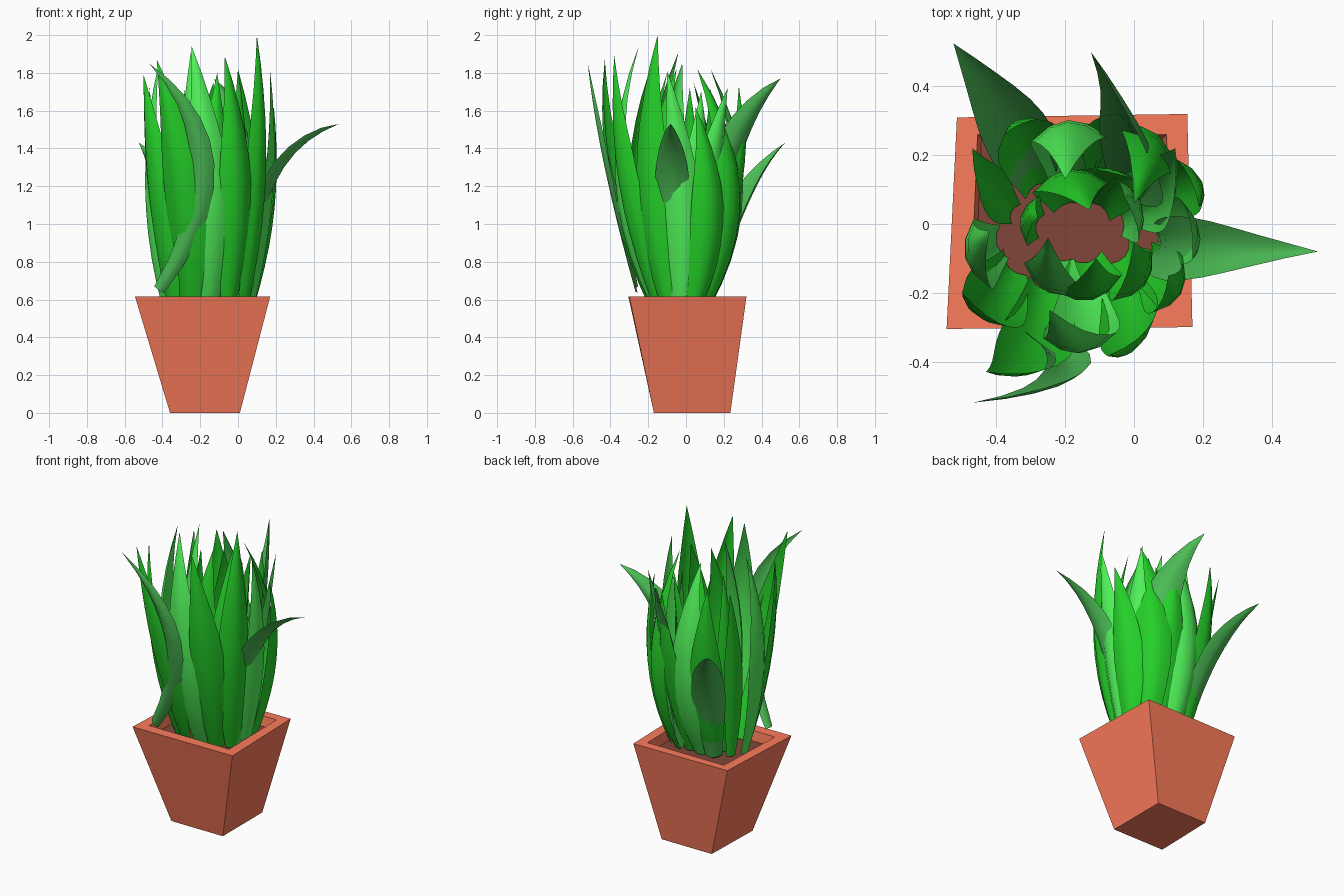
import bpy, bmesh
from mathutils import Vector

if "Cube" in bpy.data.objects:
    bpy.data.objects.remove(bpy.data.objects["Cube"])


def material(name, rgb):
    m = bpy.data.materials.new(name)
    m.diffuse_color = (*rgb, 1)
    m.use_nodes = True
    m.node_tree.nodes["Principled BSDF"].inputs["Base Color"].default_value = m.diffuse_color
    return m


def add_object(name, bm, mat, smooth=False):
    me = bpy.data.meshes.new(name)
    bm.to_mesh(me)
    bm.free()
    ob = bpy.data.objects.new(name, me)
    bpy.context.collection.objects.link(ob)
    me.materials.append(mat)
    for p in me.polygons:
        p.use_smooth = smooth
    return ob


terracotta = material("terracotta", (0.97, 0.20, 0.105))
soil_brown = material("soil", (0.22, 0.06, 0.04))
greens = [material("leaf_green", (0.018, 0.63, 0.022)),
          material("light_leaf_green", (0.08, 0.88, 0.10)),
          material("pale_leaf_green", (0.07, 0.50, 0.09))]

# Pot: square loops bridged from the base, over the rim and into the recess
base = [(-0.36, -0.17), (0.01, -0.17), (0.01, 0.235), (-0.35, 0.235)]
rim = [(-0.545, -0.305), (0.17, -0.30), (0.155, 0.32), (-0.515, 0.31)]
inner = [(-0.475, -0.235), (0.10, -0.235), (0.095, 0.26), (-0.455, 0.26)]
floor = [(x * 0.96 - 0.007, y * 0.96) for x, y in inner]
bm = bmesh.new()
loops = [[bm.verts.new((x, y, z)) for x, y in pts]
         for pts, z in ((base, 0), (rim, 0.615), (inner, 0.615), (floor, 0.55))]
bm.faces.new(loops[0][::-1])
for a, b in zip(loops, loops[1:]):
    for i in range(4):
        j = (i + 1) % 4
        bm.faces.new((a[i], a[j], b[j], b[i]))
add_object("pot", bm, terracotta)

# Soil
bm = bmesh.new()
bm.faces.new([bm.verts.new((x, y, 0.552)) for x, y in floor])
add_object("soil", bm, soil_brown)

# Leaves: curved blades, channelled across, swept through root, belly and tip
CENTRE = Vector((-0.17, -0.02, 0))
WIDTHS = [0.48, 0.66, 0.82, 0.94, 1.0, 0.98, 0.88, 0.70, 0.48, 0.25, 0.0]


def leaf(name, root, belly, tip, width, mat):
    root, belly, tip = Vector(root), Vector(belly), Vector(tip)
    out = belly - CENTRE
    out.z = 0
    out.normalize()
    k = 0.45

    def point(t):
        return (root * ((t - k) * (t - 1) / k) + belly * (t * (t - 1) / (k * (k - 1)))
                + tip * (t * (t - k) / (1 - k)))

    bm = bmesh.new()
    rows = []
    n = len(WIDTHS) - 1
    for i, f in enumerate(WIDTHS):
        t = i / n
        p = point(t)
        if f == 0:
            rows.append([bm.verts.new(p)] * 5)
            continue
        tan = (point(t + 0.01) - point(t - 0.01)).normalized()
        side = tan.cross(out).normalized()
        norm = side.cross(tan).normalized()
        w = width * f / 2
        rows.append([bm.verts.new(p + side * u * w - norm * (0.5 * w * u * u))
                     for u in (-1, -0.5, 0, 0.5, 1)])
    for a, b in zip(rows, rows[1:]):
        for j in range(4):
            quad = list(dict.fromkeys((a[j], a[j + 1], b[j + 1], b[j])))
            bm.faces.new(quad)
    # outer side of the blade faces outward
    bm.normal_update()
    if sum(f.normal.dot(out) for f in bm.faces) < 0:
        bmesh.ops.reverse_faces(bm, faces=bm.faces[:])
    add_object(name, bm, mat, True)


# Upright leaves: belly x, y, tip x, y, z, width
upright = [
    (-0.49, -0.10, -0.42, -0.02, 1.85, 0.21),
    (-0.44, -0.25, -0.50, -0.20, 1.79, 0.22),
    (-0.30, -0.39, -0.43, -0.43, 1.87, 0.22),
    (-0.15, -0.37, -0.245, -0.25, 1.94, 0.22),
    (0.01, -0.33, -0.07, -0.38, 1.89, 0.20),
    (0.13, -0.20, 0.10, -0.15, 2.00, 0.20),
    (0.18, -0.02, 0.17, -0.10, 1.81, 0.19),
    (0.18, 0.13, 0.19, 0.05, 1.62, 0.19),
    (0.07, 0.26, 0.00, 0.06, 1.82, 0.22),
    (-0.19, 0.30, -0.20, 0.13, 1.82, 0.23),
    (-0.33, 0.27, -0.35, 0.28, 1.73, 0.20),
    (-0.43, 0.10, -0.47, 0.22, 1.72, 0.13),
    (-0.25, -0.20, -0.25, -0.04, 1.91, 0.20),
    (-0.19, 0.16, -0.13, 0.04, 1.75, 0.22),
    (0.03, -0.18, 0.00, -0.05, 1.82, 0.19),
    (0.10, 0.10, 0.12, 0.22, 1.72, 0.19),
    (-0.33, 0.02, -0.28, 0.02, 1.72, 0.15),
    (-0.04, 0.26, -0.05, 0.32, 1.66, 0.20),
    (0.02, 0.06, -0.03, 0.08, 1.70, 0.20),
    (-0.12, -0.22, -0.11, -0.10, 1.80, 0.20),
    (-0.07, 0.14, 0.00, 0.13, 1.72, 0.20),
]
for i, (bx, by, tx, ty, tz, w) in enumerate(upright):
    belly = Vector((bx, by, 0.55 + 0.45 * (tz - 0.55)))
    root = (CENTRE.x + 0.72 * (bx - CENTRE.x), CENTRE.y + 0.46 * (by - CENTRE.y), 0.56)
    leaf(f"leaf_{i + 1}", root, belly, (tx, ty, tz), w, greens[i % 3 == 0])

# Leaves that bend outward past the rim
leaf("bent_leaf_right", (0.07, -0.06, 0.57), (0.17, -0.08, 1.16),
     (0.535, -0.08, 1.53), 0.19, greens[2])
leaf("bent_leaf_front", (-0.42, -0.27, 0.65), (-0.19, -0.42, 1.25),
     (-0.47, -0.52, 1.85), 0.13, greens[2])
leaf("bent_leaf_back_left", (-0.29, 0.13, 0.57), (-0.36, 0.29, 1.05),
     (-0.525, 0.525, 1.43), 0.20, greens[2])
leaf("bent_leaf_back", (-0.02, 0.12, 0.57), (0.03, 0.22, 1.25),
     (-0.125, 0.50, 1.77), 0.24, greens[2])
